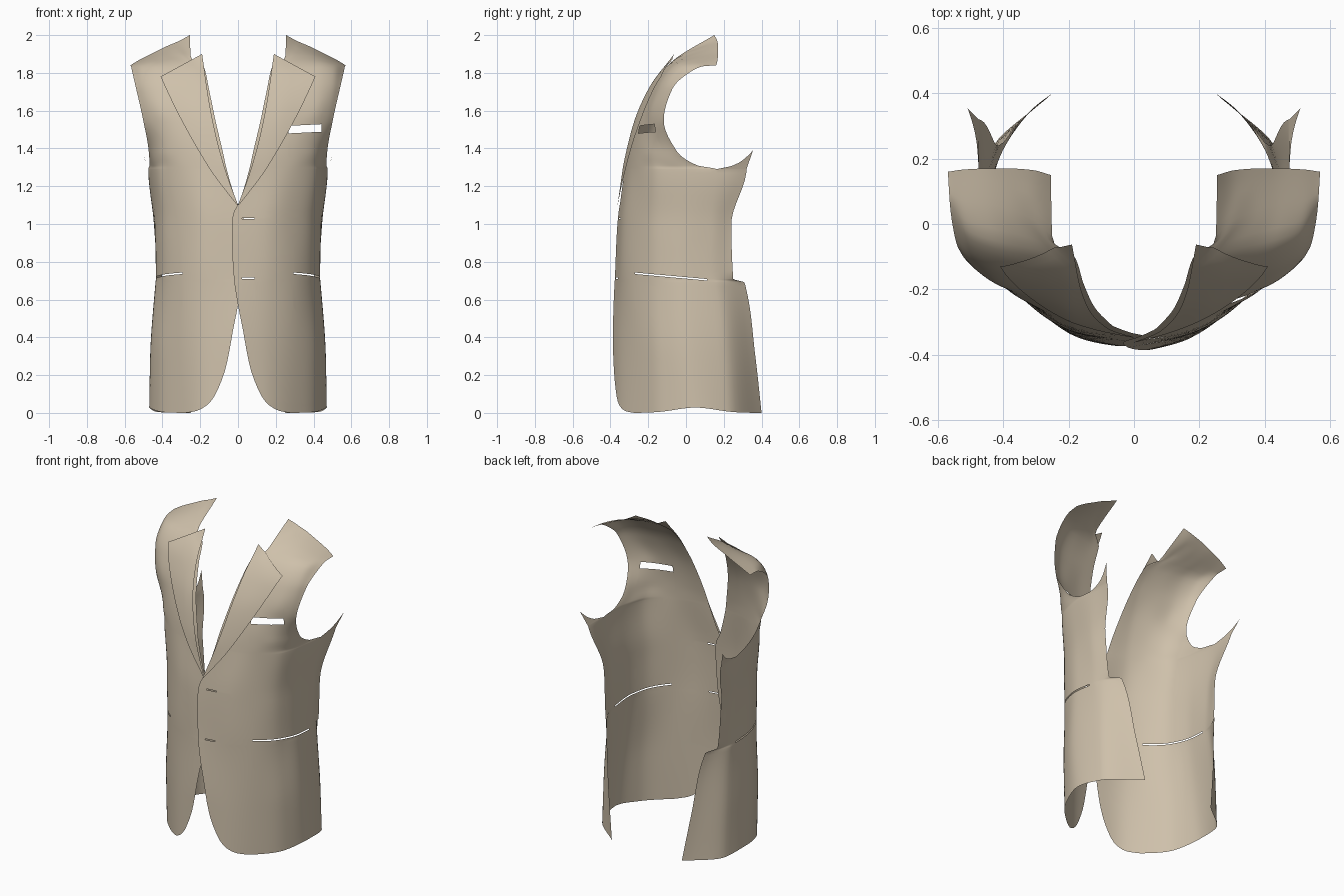
import bpy, bmesh, math
from mathutils import Vector
from mathutils.bvhtree import BVHTree

if "Cube" in bpy.data.objects:
    bpy.data.objects.remove(bpy.data.objects["Cube"])

cloth = bpy.data.materials.new("tan_cloth")
cloth.diffuse_color = (0.62, 0.53, 0.405, 1)
cloth.use_nodes = True
cloth.node_tree.nodes["Principled BSDF"].inputs["Base Color"].default_value = cloth.diffuse_color

# Body sections, front centre round to the back edge, keyed by height
LOWER = [
    (0.0, [(-.04, -.408), (.15, -.36), (.31, -.25), (.42, -.12), (.47, .05), (.44, .22), (.25, .40)]),
    (.30, [(-.04, -.408), (.15, -.355), (.31, -.255), (.42, -.13), (.465, .02), (.44, .20), (.295, .367)]),
    (.69, [(-.04, -.382), (.15, -.345), (.30, -.265), (.40, -.14), (.437, 0), (.43, .15), (.355, .31)]),
    (.71, [(-.04, -.380), (.15, -.345), (.30, -.265), (.40, -.14), (.435, 0), (.43, .13), (.40, .25)]),
    (1.0, [(-.04, -.364), (.15, -.338), (.30, -.26), (.40, -.15), (.44, 0), (.445, .13), (.42, .24)]),
    (1.29, [(.06, -.325), (.19, -.298), (.31, -.25), (.42, -.15), (.46, 0), (.475, .16), (.475, .32)]),
]
# Chest and shoulder sections, neck edge to armhole edge
UPPER = [
    (1.31, [(.065, -.322), (.19, -.296), (.31, -.25), (.41, -.165), (.45, -.06), (.468, .06)]),
    (1.38, [(.08, -.308), (.19, -.288), (.31, -.248), (.40, -.19), (.45, -.11), (.472, -.045)]),
    (1.55, [(.12, -.262), (.21, -.25), (.32, -.222), (.41, -.19), (.47, -.15), (.502, -.118)]),
    (1.72, [(.155, -.185), (.235, -.178), (.33, -.165), (.43, -.145), (.50, -.11), (.54, -.07)]),
    (1.82, [(.18, -.105, 1.83), (.25, -.09, 1.845), (.34, -.07, 1.85), (.43, -.05, 1.85),
            (.51, -.02, 1.835), (.562, .04, 1.815)]),
    (1.87, [(.25, -.05, 1.88), (.31, 0, 1.90), (.38, .03, 1.895), (.45, .05, 1.88),
            (.52, .06, 1.855), (.566, .09, 1.835)]),
    (2.0, [(.255, .15, 2.0), (.31, .165, 1.97), (.38, .17, 1.94), (.45, .17, 1.905),
           (.52, .167, 1.87), (.57, .16, 1.84)]),
]
# Front edge: height, x
EDGE = [(0, .28), (.01, .22), (.04, .165), (.08, .13), (.14, .10), (.22, .07), (.32, .047),
        (.43, .028), (.57, 0), (.70, -.02), (.85, -.03), (1.0, -.033), (1.07, -.02), (1.1, 0),
        (1.2, .035), (1.29, .06)]


def curve(ks, vs, t):
    """Smooth interpolation without overshoot."""
    n = len(ks)
    t = min(max(t, ks[0]), ks[-1])
    i = 0
    while i < n - 2 and t > ks[i + 1]:
        i += 1

    def slope(k):
        return (vs[k + 1] - vs[k]) / (ks[k + 1] - ks[k])

    def tangent(k):
        if k == 0:
            return slope(0)
        if k == n - 1:
            return slope(n - 2)
        a, b = slope(k - 1), slope(k)
        return 0 if a * b <= 0 else 2 * a * b / (a + b)
    h = ks[i + 1] - ks[i]
    u = (t - ks[i]) / h
    return ((2*u**3 - 3*u**2 + 1) * vs[i] + (u**3 - 2*u**2 + u) * h * tangent(i)
            + (3*u**2 - 2*u**3) * vs[i + 1] + (u**3 - u**2) * h * tangent(i + 1))


KEYS, SECT = [], []
for t, pts in LOWER + UPPER:
    p = [Vector((q[0], q[1], q[2] if len(q) > 2 else t)) for q in pts]
    if len(p) == 6:
        p.append(2 * p[5] - p[4])
    KEYS.append(t)
    SECT.append(p)


def section(t):
    return [[curve(KEYS, [s[i][a] for s in SECT], t) for i in range(7)] for a in range(3)]


def on(sec, s):
    return Vector([curve(range(7), sec[a], s) for a in range(3)])


def grid(rows):
    n = len(rows[0])
    verts = [v for r in rows for v in r]
    faces = [(i*n + j, i*n + j + 1, (i+1)*n + j + 1, (i+1)*n + j)
             for i in range(len(rows) - 1) for j in range(n - 1)]
    return verts, faces


def join(parts):
    V, F = [], []
    for v, f in parts:
        F += [tuple(i + len(V) for i in q) for q in f]
        V += v
    return V, F


def panel(inner):
    """Body sheet; the inner panel sits slightly behind at the overlap."""
    low = [0, .005, .01, .02, .04, .06, .09, .13, .17]
    low += [.22 + .05 * i for i in range(10)] + [.69, .695, .70, .705, .71]
    low += [.75 + .04 * i for i in range(13)] + [1.27, 1.29]
    high = [1.29, 1.2925, 1.295, 1.30, 1.305, 1.31, 1.325] + [1.34 + .02 * i for i in range(34)]
    body, chest, tip = [], [], []
    for t in low:
        sec = section(t)
        xf = curve([e[0] for e in EDGE], [e[1] for e in EDGE], t)
        a, b = 0.0, 3.0
        for _ in range(30):
            m = (a + b) / 2
            if on(sec, m).x < xf:
                a = m
            else:
                b = m
        row = [on(sec, a + (5 - a) * j / 28) for j in range(29)]
        row += [on(sec, 5 + j / 8) for j in range(1, 9)]
        for p in row:  # hem rises a little at the side
            p.z += .028 * math.exp(-((p.y - .05) / .15) ** 2) * max(0, 1 - t / .3)
        body.append(row)
    for t in high:
        sec = section(t)
        chest.append([on(sec, 5 * j / 28) for j in range(29)])
    # rear underarm point
    for t in [1.29, 1.293, 1.297, 1.303, 1.31, 1.325, 1.345, 1.37, 1.39]:
        ks = [1.29, 1.31, 1.345, 1.39]
        a = Vector((curve(ks, [.475, .482, .495, .51], t), curve(ks, [.16, .25, .31, .355], t), t))
        b = Vector((.475, .32, t)).lerp(Vector((.51, .355, t)), (t - 1.29) / .1)
        tip.append([a.lerp(b, j / 8) for j in range(9)])
    V, F = join([grid(body), grid(chest), grid(tip)])
    if inner:
        for v in V:
            if v.y < 0:
                v.y += .015 * max(0, 1 - v.x / .2)
    return V, F


def lapel(tree):
    """Folded lapel laid just in front of the chest."""
    k = [0, .25, .5, .75, 1]
    roll = [(0, -.355, 1.1), (.065, -.33, 1.28), (.115, -.275, 1.46), (.155, -.2, 1.66), (.19, -.06, 1.9)]
    out = [(.005, -.36, 1.1), (.135, -.33, 1.27), (.25, -.265, 1.46), (.34, -.2, 1.63), (.41, -.1, 1.78)]
    rows = []
    for i in range(33):
        a, b = [Vector([curve(k, [p[c] for p in e], i / 32) for c in range(3)]) for e in (roll, out)]
        row = []
        for j in range(13):
            p = a.lerp(b, j / 12)
            hit = tree.ray_cast(Vector((p.x, -1, p.z)), Vector((0, 1, 0)), 1.05)[0]
            if hit is None:
                hit = tree.find_nearest(p)[0]
            p.y = hit.y - .012 + .6 * max(0, p.z - hit.z)
            row.append(p)
        rows.append(row)
    return grid(rows)


def slot(bm, c, up, h, axis, l):
    """Cut a thin opening through the sheet."""
    c, up, axis = Vector(c), Vector(up).normalized(), Vector(axis)
    planes = [(c + up*h, up), (c - up*h, -up), (c + axis*l, axis), (c - axis*l, -axis)]

    def near():
        return [f for f in bm.faces if (f.calc_center_median() - c).length < l + .08]
    for co, no in planes:
        fs = near()
        geom = fs + list({e for f in fs for e in f.edges}) + list({v for f in fs for v in f.verts})
        bmesh.ops.bisect_plane(bm, geom=geom, plane_co=co, plane_no=no, dist=1e-5)
    gone = [f for f in near()
            if all((f.calc_center_median() - co).dot(no) < 0 for co, no in planes)]
    bmesh.ops.delete(bm, geom=gone, context='FACES')


def make(name, data, sign, slots=()):
    me = bpy.data.meshes.new(name)
    me.from_pydata([tuple(v) for v in data[0]], [], data[1])
    bm = bmesh.new()
    bm.from_mesh(me)
    bmesh.ops.remove_doubles(bm, verts=bm.verts[:], dist=.0004)
    for s in slots:
        slot(bm, *s)
    if sign < 0:
        for v in bm.verts:
            v.co.x *= -1
        bmesh.ops.reverse_faces(bm, faces=bm.faces[:])
    for f in bm.faces:
        f.smooth = True
    bm.to_mesh(me)
    bm.free()
    me.materials.append(cloth)
    bpy.context.collection.objects.link(bpy.data.objects.new(name, me))


# Openings: waist pockets on both sides; chest pocket and buttonholes on one
X, Y = (1, 0, 0), (0, 1, 0)
waist = ((.4, -.08, .722), (0, .09, 1), .004, Y, .19)
chest_pocket = ((.355, -.215, 1.504), (-.05, 0, 1), .02, X, .088)
holes = [((.055, -.355, z), (0, 0, 1), .003, X, .033) for z in (1.03, .713)]

for side, sign in (("left", 1), ("right", -1)):
    data = panel(sign < 0)
    tree = BVHTree.FromPolygons(data[0], data[1])
    make(side + "_front_panel", data, sign, [waist] + ([chest_pocket] + holes if sign > 0 else []))
    make(side + "_lapel", lapel(tree), sign)
